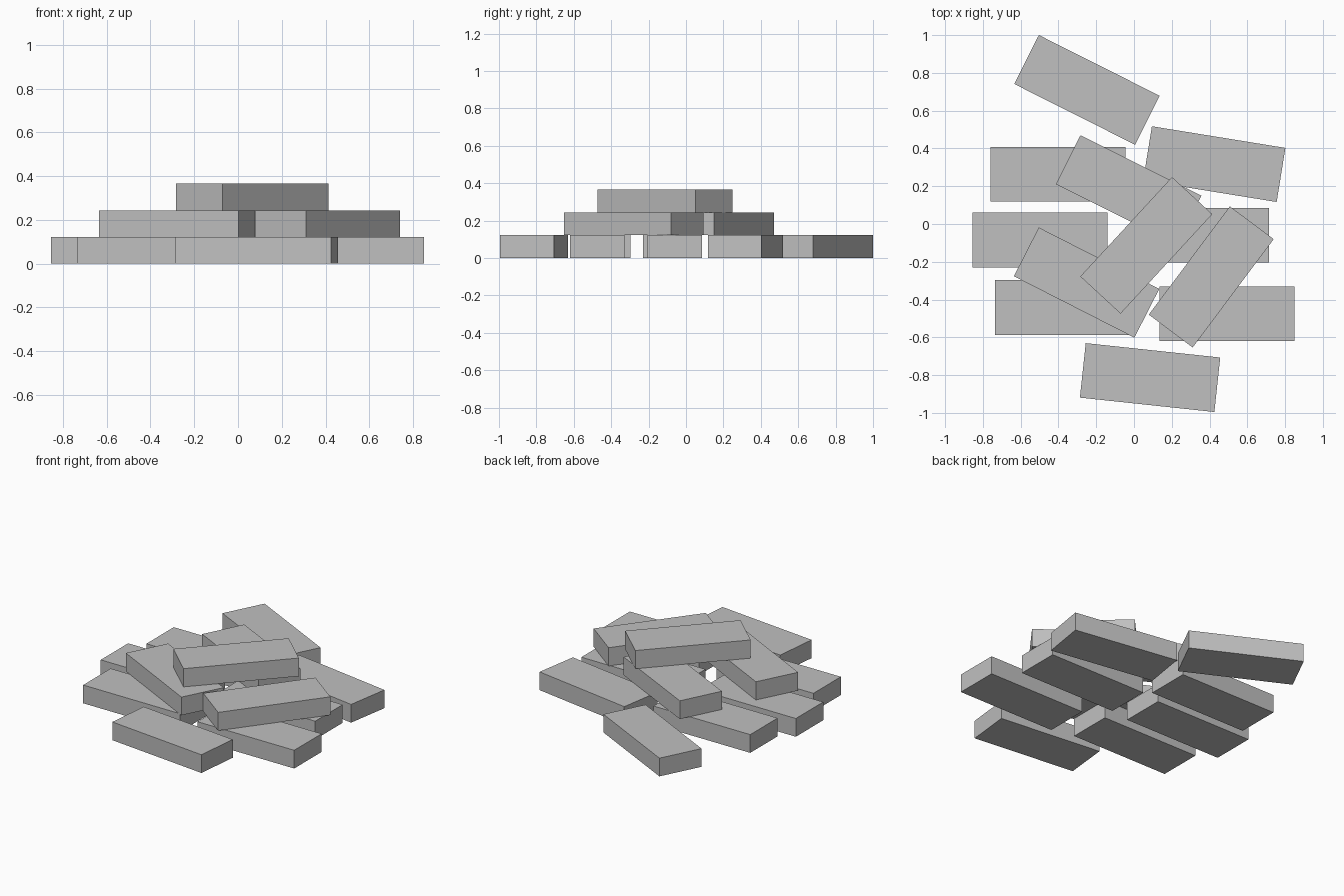
import bpy
from math import radians
from mathutils import Matrix

cube = bpy.data.objects.get("Cube")
if cube:
    bpy.data.objects.remove(cube, do_unlink=True)

LENGTH, WIDTH, HEIGHT = 0.716, 0.29, 0.122

# Plain grey brick material
grey = bpy.data.materials.new("brick_grey")
grey.use_nodes = True
colour = (0.53, 0.53, 0.53, 1)
grey.diffuse_color = colour
grey.node_tree.nodes["Principled BSDF"].inputs["Base Color"].default_value = colour


def brick(name, x, y, layer, angle):
    """One flat-sided brick, lying on the given layer and turned about z."""
    bpy.ops.mesh.primitive_cube_add(size=1)
    ob = bpy.context.object
    ob.name = ob.data.name = name
    ob.data.transform(Matrix.Diagonal((LENGTH, WIDTH, HEIGHT, 1)))
    ob.location = (x, y, (layer + 0.5) * HEIGHT)
    ob.rotation_euler.z = radians(angle)
    ob.data.materials.append(grey)


# Bottom layer: straight bricks
brick("base_brick_right_back", -0.403, 0.263, 0, 0)
brick("base_brick_right_middle", -0.497, -0.085, 0, 0)
brick("base_brick_right_front", -0.377, -0.442, 0, 0)
brick("base_brick_left_front", 0.492, -0.475, 0, 0)
brick("base_brick_left_middle", 0.357, -0.06, 0, 0)

# Bottom layer: loose, turned bricks
brick("loose_brick_left_back", 0.425, 0.317, 0, -9.2)
brick("loose_brick_front", 0.085, -0.813, 0, -6.1)
brick("loose_brick_back", -0.249, 0.71, 0, -26.7)

# Middle layer
brick("middle_brick_right", -0.251, -0.31, 1, -27)
brick("middle_brick_back", -0.028, 0.18, 1, -26.6)
brick("middle_brick_left", 0.409, -0.28, 1, 53.2)

# Top brick
brick("top_brick", 0.065, -0.113, 2, 47.3)
